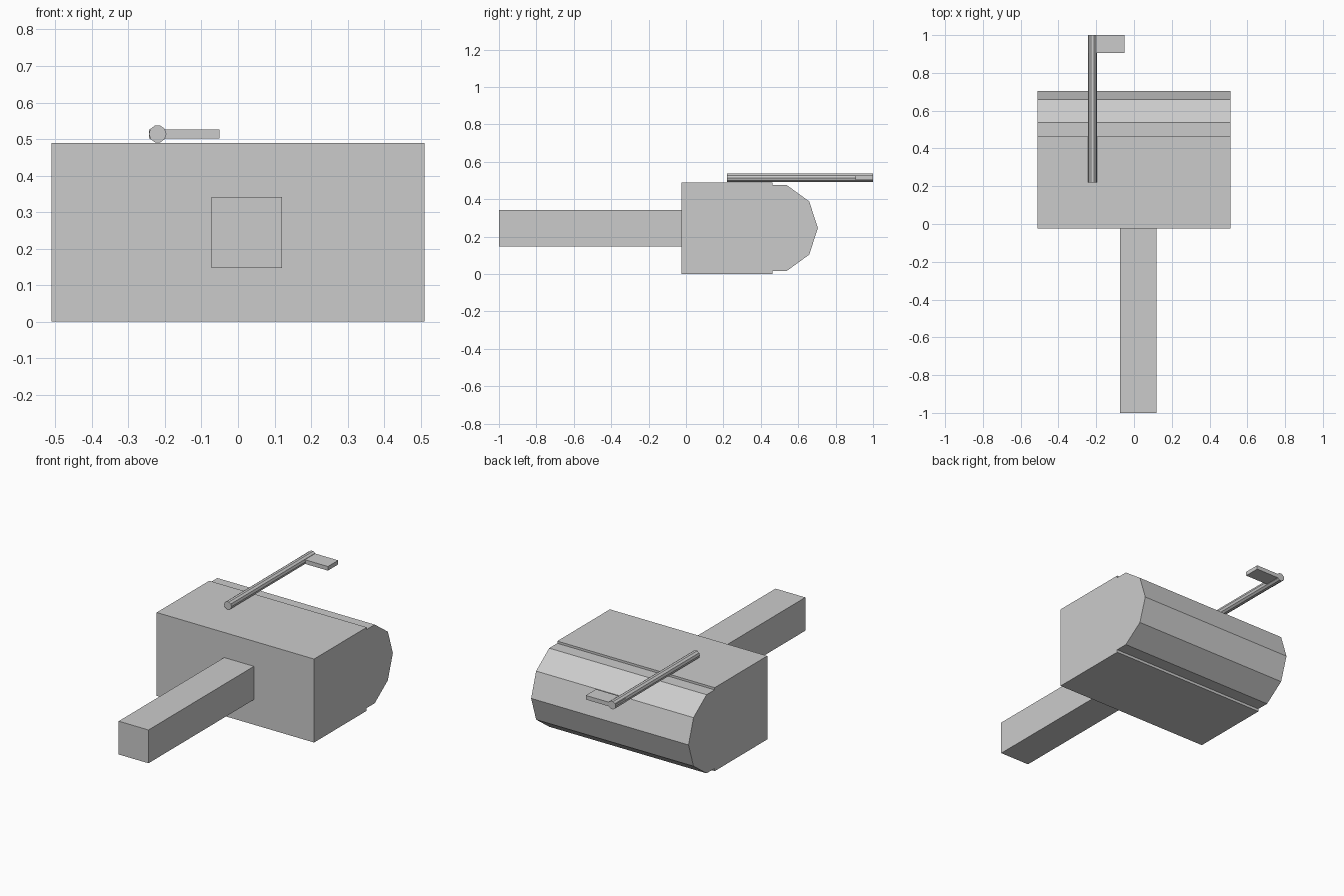
import bpy, bmesh, math
from mathutils import Matrix, Vector

if "Cube" in bpy.data.objects:
    bpy.data.objects.remove(bpy.data.objects["Cube"])

grey = bpy.data.materials.new("plain_grey")
grey.diffuse_color = (0.6, 0.6, 0.6, 1)
grey.use_nodes = True
grey.node_tree.nodes["Principled BSDF"].inputs["Base Color"].default_value = grey.diffuse_color


def finish(name, bm):
    bmesh.ops.recalc_face_normals(bm, faces=bm.faces)
    mesh = bpy.data.meshes.new(name)
    bm.to_mesh(mesh)
    bm.free()
    mesh.materials.append(grey)
    obj = bpy.data.objects.new(name, mesh)
    bpy.context.collection.objects.link(obj)
    return obj


def box(name, low, high):
    low, high = Vector(low), Vector(high)
    bm = bmesh.new()
    bmesh.ops.create_cube(bm, size=1, matrix=Matrix.Translation((low + high) / 2)
                          @ Matrix.Diagonal((*(high - low), 1)))
    return finish(name, bm)


def prism(name, start, axis, side, radius, length, sides=10):
    """Regular prism from start along axis, with one corner pointing to side."""
    start, axis, side = Vector(start), Vector(axis), Vector(side)
    up = axis.cross(side)
    bm = bmesh.new()
    ring = []
    for i in range(sides):
        a = 2 * math.pi * i / sides
        ring.append(bm.verts.new(start + radius * (math.cos(a) * side + math.sin(a) * up)))
    cap = bm.faces.new(ring)
    out = bmesh.ops.extrude_face_region(bm, geom=[cap], use_keep_orig=True)
    moved = [v for v in out["geom"] if isinstance(v, bmesh.types.BMVert)]
    bmesh.ops.translate(bm, verts=moved, vec=axis * length)
    return finish(name, bm)


# Mailbox body with a faceted rounded end
box("mailbox_body", (-0.51, -0.024, 0), (0.51, 0.463, 0.489))
prism("rounded_end", (-0.51, 0.463, 0.246), (1, 0, 0), (0, 1, 0), 0.242, 1.02)

# Square post
box("post", (-0.073, -1, 0.147), (0.12, -0.024, 0.342))

# Flag rod and flag plate
prism("flag_rod", (-0.22, 0.22, 0.514), (0, 1, 0), (1, 0, 0), 0.024, 0.78)
box("flag", (-0.243, 0.905, 0.502), (-0.051, 1, 0.526))
